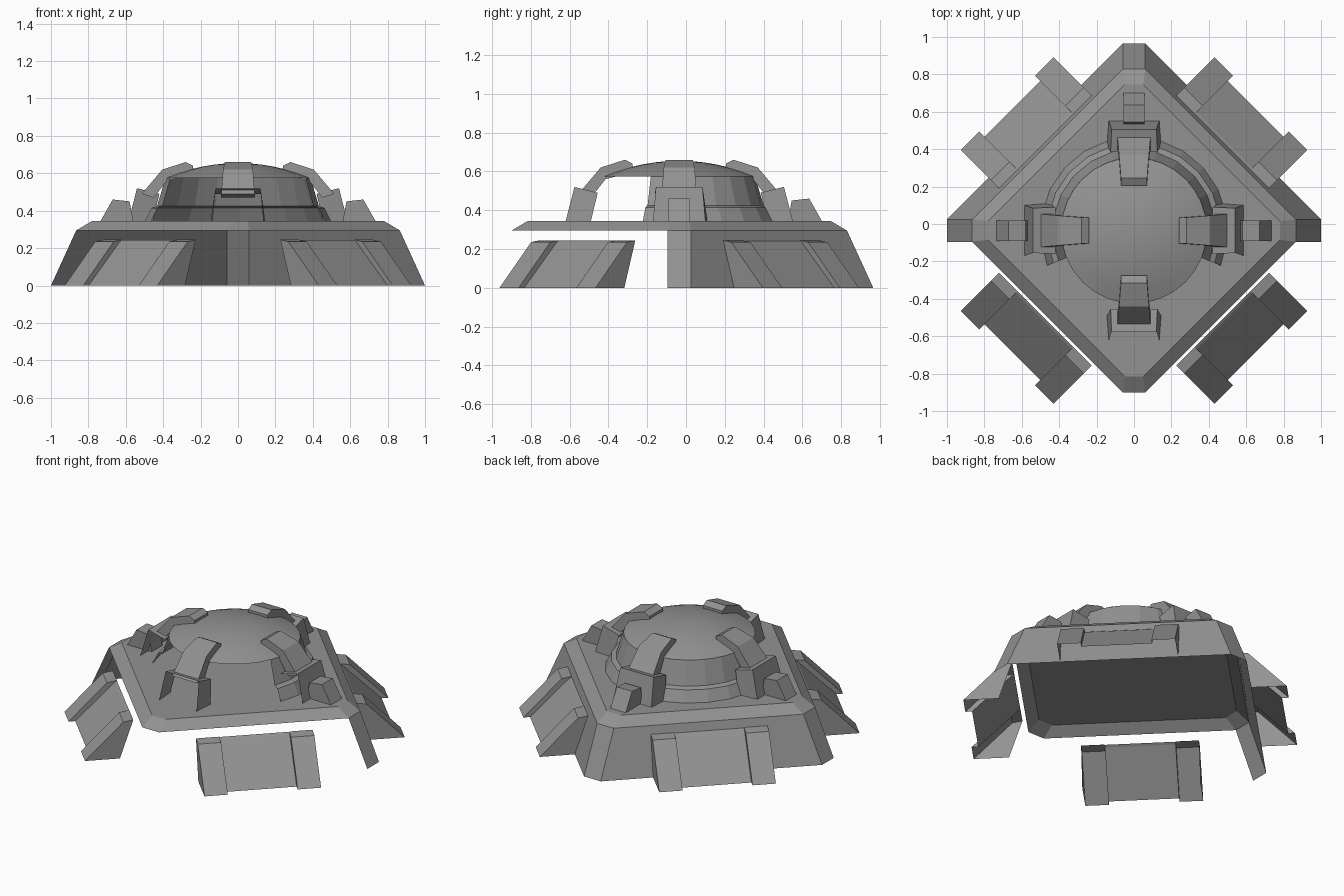
import bpy, bmesh
from math import sin, cos, pi, radians
from mathutils import Matrix, Vector

old = bpy.data.objects.get("Cube")
if old:
    bpy.data.objects.remove(old, do_unlink=True)

CENTRE = Matrix.Translation((0, -0.035, 0))
BASE, EAVE, ROOF = 0, 0.295, 0.345

grey = bpy.data.materials.new("plain_grey")
grey.use_nodes = True
grey.diffuse_color = (0.29, 0.29, 0.29, 1)
shader = grey.node_tree.nodes["Principled BSDF"]
shader.inputs["Base Color"].default_value = grey.diffuse_color
shader.inputs["Roughness"].default_value = 0.8


def build(name, verts, faces, turn=0, smooth=False):
    """Make one part; turn is in degrees about the vertical axis."""
    mesh = bpy.data.meshes.new(name)
    mesh.from_pydata(verts, [], faces)
    mesh.transform(CENTRE @ Matrix.Rotation(radians(turn), 4, 'Z'))
    bm = bmesh.new()
    bm.from_mesh(mesh)
    bmesh.ops.remove_doubles(bm, verts=bm.verts, dist=0.0005)
    bmesh.ops.recalc_face_normals(bm, faces=bm.faces)
    bm.to_mesh(mesh)
    bm.free()
    mesh.materials.append(grey)
    obj = bpy.data.objects.new(name, mesh)
    bpy.context.collection.objects.link(obj)
    if smooth:
        bpy.context.view_layer.objects.active = obj
        obj.select_set(True)
        bpy.ops.object.shade_smooth_by_angle(angle=radians(30))
        obj.select_set(False)
    return obj


def grid_faces(rows, cols):
    return [(i * cols + j, i * cols + j + 1, (i + 1) * cols + j + 1, (i + 1) * cols + j)
            for i in range(rows - 1) for j in range(cols - 1)]


def diamond(reach, half, z):
    """Square with cut corners: right, back, left, front corner pairs."""
    pts = []
    for k in range(4):
        for side in (-half, half):
            pts.append(Matrix.Rotation(k * pi / 2, 3, 'Z') @ Vector((reach, side, z)))
    return pts


def prism(name, profile, turn, skip=()):
    """Closed profile of (radius, z, low side, high side); skip names open faces."""
    n = len(profile)
    verts = [(r, lo, z) for r, z, lo, hi in profile] + [(r, hi, z) for r, z, lo, hi in profile]
    faces = {i: (i, (i + 1) % n, n + (i + 1) % n, n + i) for i in range(n)}
    faces["low"] = tuple(range(n))
    faces["high"] = tuple(range(n, 2 * n))
    return build(name, verts, [f for k, f in faces.items() if k not in skip], turn)


def lathe(name, profile, start, end, steps, smooth=False):
    verts = []
    for i in range(steps + 1):
        a = radians(start + (end - start) * i / steps)
        verts += [(r * cos(a), r * sin(a), z) for r, z in profile]
    return build(name, verts, grid_faces(steps + 1, len(profile)), 0, smooth)


# Outer walls: open along both front sides and the front corner
ring = diamond(1.0, 0.06, BASE) + diamond(0.865, 0.06, EAVE)
build("outer_walls", ring, [(i, i + 1, i + 9, i + 8) for i in range(5)])

# Roof slab with a sloping rim
rim = diamond(0.865, 0.06, EAVE) + diamond(0.78, 0.05, ROOF)
build("roof", rim, [(i, (i + 1) % 8, 8 + (i + 1) % 8, 8 + i) for i in range(8)]
      + [tuple(range(8, 16))])

# Sloping buttress panels, each framed by two raised ribs
rib = [(0.96, BASE), (0.73, 0.235), (0.67, 0.245)]
panel = [(0.92, BASE), (0.685, 0.233), (0.67, 0.243)]
stations = [(-0.35, rib), (-0.21, rib), (-0.21, panel),
            (0.21, panel), (0.21, rib), (0.35, rib)]
for k, place in enumerate(("back_left", "back_right", "front_right", "front_left")):
    verts = [(n, u, z) for u, prof in stations for n, z in prof]
    faces = grid_faces(len(stations), 3)
    for row, side in ((0, -0.35), (5, 0.35)):
        verts.append((0.75, side, BASE))
        faces.append((row * 3, row * 3 + 1, row * 3 + 2, len(verts) - 1))
    build("buttress_" + place, verts, faces, 45 + 90 * k)

# Dome cap and the stepped drum behind it
cap = [(0.39 * t / 6, 0.655 - 0.08 * (t / 6) ** 2) for t in range(7)]
lathe("dome_cap", cap, 0, 360, 32, True)
drum = [(0.39, 0.575), (0.435, 0.425), (0.465, 0.415), (0.50, ROOF)]
lathe("dome_drum", drum, -22, 202, 14)

# Four arms gripping the dome, with their feet and outer blocks
for k, place in enumerate(("left", "back", "right", "front")):
    turn = 90 * k
    arm = [(0.24, 0.64, 0.07), (0.28, 0.66, 0.07), (0.405, 0.62, 0.08), (0.515, 0.49, 0.09),
           (0.45, 0.47, 0.09), (0.38, 0.56, 0.08), (0.24, 0.595, 0.07)]
    prism("arm_" + place, [(r, z, -w, w) for r, z, w in arm], turn)

    foot = [(0.455, ROOF, 0.145), (0.42, 0.49, 0.125), (0.54, 0.52, 0.12), (0.585, ROOF, 0.135)]
    # Faces of the feet that look to the front are left open
    opened = {"left": (0, 3, "low"), "back": (0, 3),
              "right": (0, 3, "high"), "front": (0, 2, 3)}[place]
    prism("foot_" + place, [(r, z, -w, w) for r, z, w in foot], turn, opened)

    if place != "front":
        block = [(0.56, ROOF), (0.58, 0.45), (0.67, 0.46), (0.735, ROOF)]
        prism("block_" + place, [(r, z, -0.055, 0.055) for r, z in block], turn, (3,))
